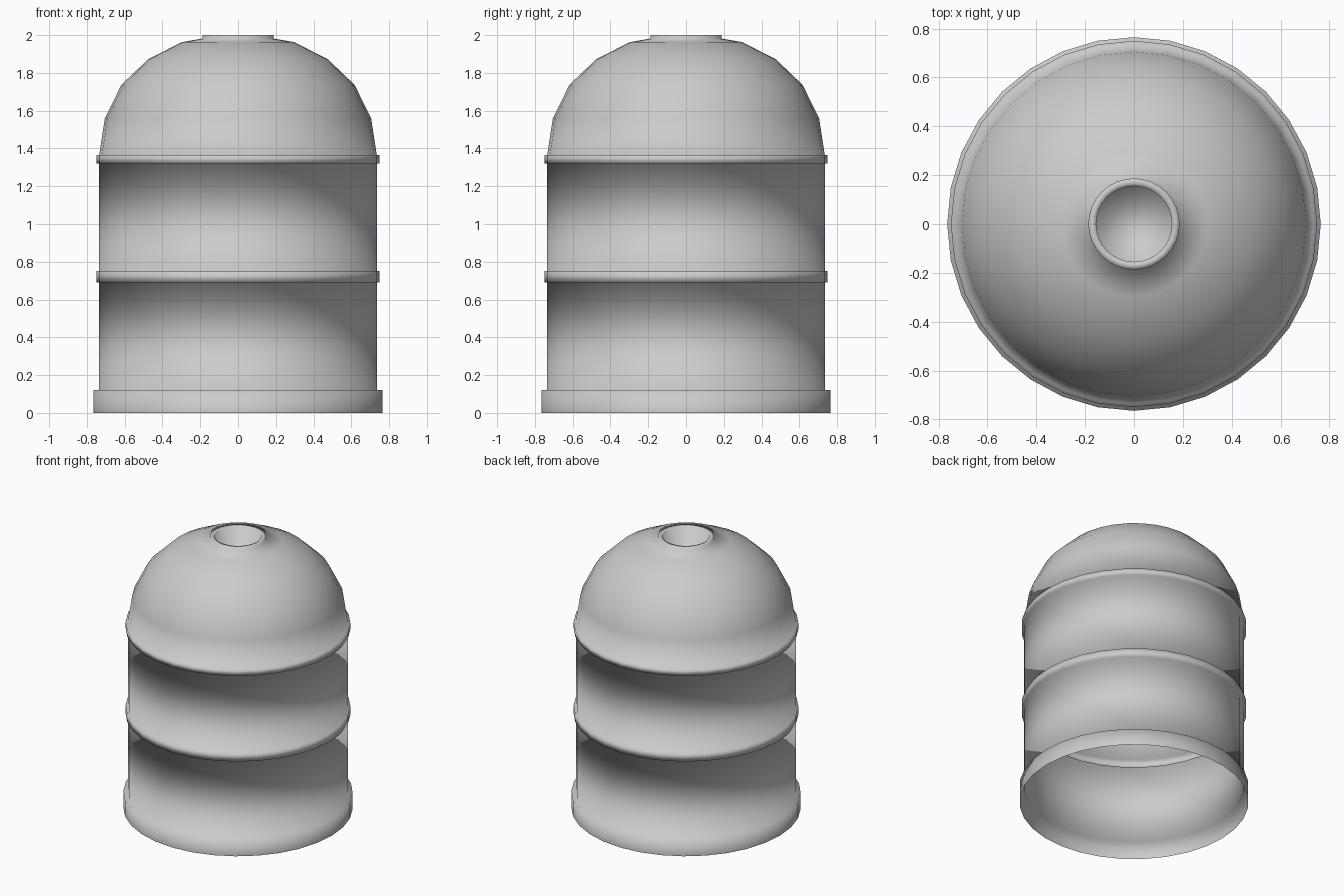
import bpy, bmesh
from math import cos, sin, tau

if "Cube" in bpy.data.objects:
    bpy.data.objects.remove(bpy.data.objects["Cube"])

SIDES = 32


def lathe(name, profile, cap_last=False):
    """Revolve (radius, height) points about z into a smooth open shell."""
    bm = bmesh.new()
    rings = [[bm.verts.new((r * cos(tau * i / SIDES), r * sin(tau * i / SIDES), z))
              for i in range(SIDES)] for r, z in profile]
    for low, high in zip(rings, rings[1:]):
        for i in range(SIDES):
            j = (i + 1) % SIDES
            bm.faces.new((low[i], low[j], high[j], high[i]))
    if cap_last:
        bm.faces.new(rings[-1])
    for f in bm.faces:
        f.smooth = True
    mesh = bpy.data.meshes.new(name)
    bm.to_mesh(mesh)
    bm.free()
    obj = bpy.data.objects.new(name, mesh)
    bpy.context.collection.objects.link(obj)
    return obj


# Base band, open underneath
base = [(0.765, 0.0), (0.765, 0.12)]
# Straight walls separated by two raised bands
walls = [(0.735, 0.12), (0.735, 0.69)]
middle_band = [(0.75, 0.69), (0.75, 0.75)]
upper_walls = [(0.735, 0.75), (0.735, 1.32)]
upper_band = [(0.75, 1.32), (0.75, 1.365)]
# Rounded roof
dome = [(0.735, 1.365), (0.705, 1.56), (0.617, 1.737), (0.475, 1.873), (0.297, 1.963)]
# Collar around a shallow closed recess
collar = [(0.187, 1.982), (0.187, 2.0), (0.155, 2.0), (0.155, 1.89)]

lathe("domed_shell", base + walls + middle_band + upper_walls + upper_band + dome + collar,
      cap_last=True)
